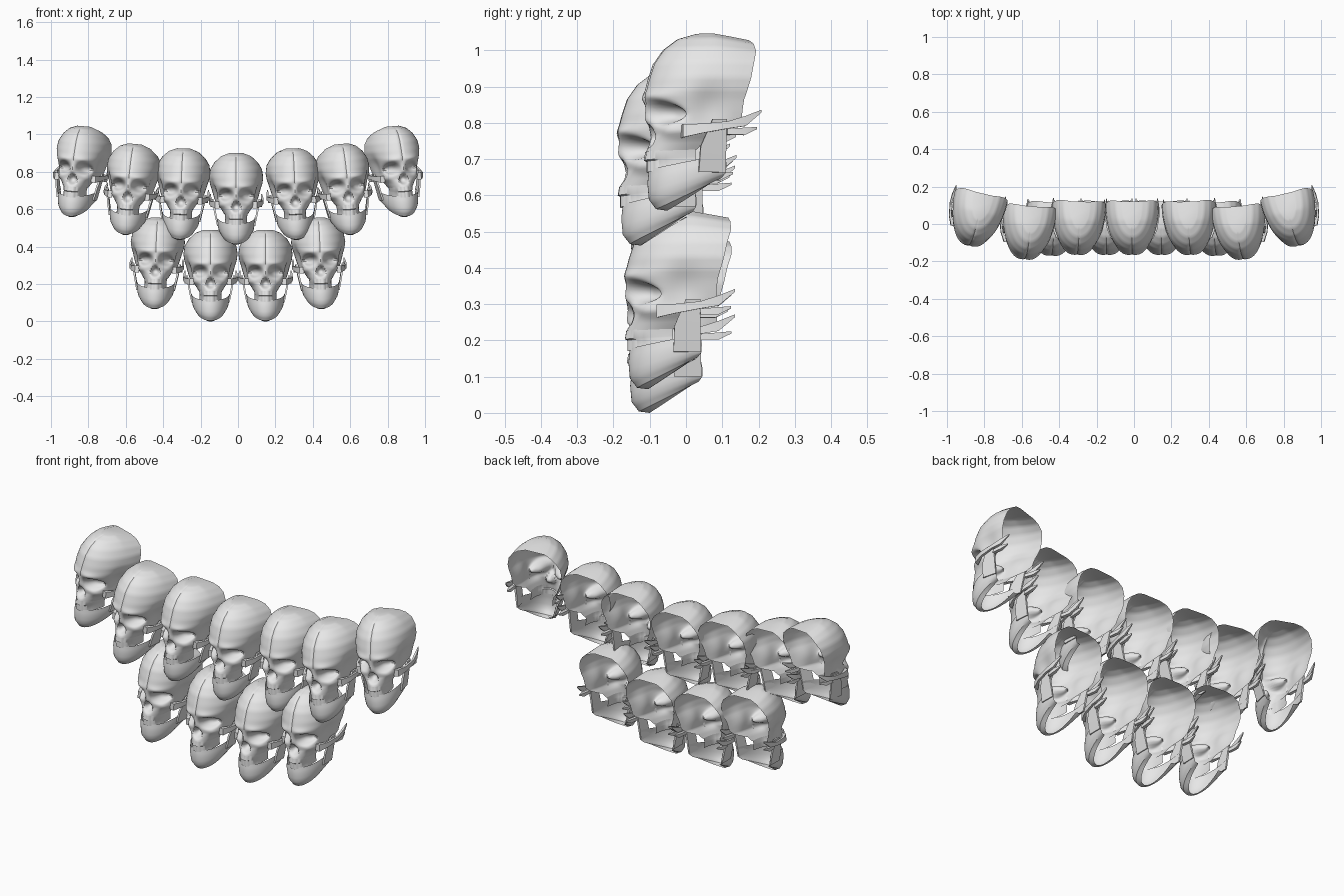
import bpy, bmesh, math
from mathutils import Matrix, Vector

old = bpy.data.objects.get("Cube")
if old:
    bpy.data.objects.remove(old, do_unlink=True)

bone = bpy.data.materials.new("bone_grey")
bone.use_nodes = True
bone.diffuse_color = (0.8, 0.8, 0.8, 1)
bone.node_tree.nodes["Principled BSDF"].inputs["Base Color"].default_value = (0.8, 0.8, 0.8, 1)


def finish(bm, name):
    mesh = bpy.data.meshes.new(name)
    bm.to_mesh(mesh)
    bm.free()
    mesh.materials.append(bone)
    mesh.shade_smooth()
    mesh.set_sharp_from_angle(angle=math.radians(40))
    return mesh


def band(name, rows, cols, steps, shape=None, cap=False):
    """Loft open-backed arcs; row = half width, front y, back y, front z, back z."""
    fine = []
    for a, b in zip(rows, rows[1:]):
        fine += [[p + (q - p) * s / steps for p, q in zip(a, b)] for s in range(steps)]
    fine.append(rows[-1])
    bm = bmesh.new()
    grid = []
    for w, front, back, zf, zb in fine:
        ring = []
        for c in range(cols + 1):
            t = math.pi * (c / cols - 0.5)
            k = max(0, math.cos(t)) ** 0.85
            p = Vector((w * math.sin(t), back + (front - back) * k, zb + (zf - zb) * k))
            ring.append(bm.verts.new(shape(p, t) if shape else p))
        grid.append(ring)
    for a, b in zip(grid, grid[1:]):
        for c in range(cols):
            bm.faces.new((a[c], b[c], b[c + 1], a[c + 1]))
    if cap:
        bm.faces.new(grid[0])
    return finish(bm, name)


def bars(name, paths):
    """Mirrored tapering bars; each path has two section axes and (centre, half sizes)."""
    bm = bmesh.new()
    for side in (-1, 1):
        for i, j, stations in paths:
            rings = []
            for centre, a, b in stations:
                ring = []
                for u, v in ((-1, -1), (1, -1), (1, 1), (-1, 1)):
                    p = Vector(centre)
                    p[i] += a * u
                    p[j] += b * v
                    p.x *= side
                    ring.append(bm.verts.new(p))
                rings.append(ring)
            for r, s in zip(rings, rings[1:]):
                for k in range(4):
                    n = (k + 1) % 4
                    bm.faces.new((r[k], r[n], s[n], s[k]))
            bm.faces.new(rings[0])
            bm.faces.new(rings[-1])
    bmesh.ops.recalc_face_normals(bm, faces=bm.faces)
    return finish(bm, name)


def bump(u, v, ru, rv, power=2):
    return math.exp(-(((u / ru) ** 2 + (v / rv) ** 2) ** (power / 2)))


def face_shape(p, t):
    x, y, z = abs(p.x), p.y, p.z
    if y < 0:
        push = 0.055 * bump(x - 0.056, z - 0.265, 0.034, 0.027, 4)       # eye socket
        push += 0.035 * bump(x, z - 0.205, 0.012 + 0.25 * max(0, 0.235 - z), 0.026, 4)  # nose
        push -= 0.012 * bump(x, z - 0.255, 0.014, 0.025)                 # nose bridge
        push -= 0.010 * bump(x - 0.055, z - 0.312, 0.045, 0.012)         # brow
        push -= 0.018 * bump(x - 0.085, z - 0.215, 0.03, 0.02)           # cheekbone
        p.y += push
    p.x *= 1 - 0.13 * bump(y + 0.005, z - 0.28, 0.05, 0.06)              # temple hollow
    if abs(t) < 0.01 and z > 0.3:
        p.y += 0.005                                                     # midline seam
    if z > 0.4:
        p.z -= max(0, y - 0.02) * (z - 0.4) * 2                          # crown slopes back
    return p


def tooth_shape(p, t):
    p.y -= 0.003 * abs(math.sin(t * 7))
    return p


# Cranium and upper face, open at the back
cranium = band("cranium", [
    (0.05, -0.02, 0.12, 0.49, 0.49),
    (0.088, -0.07, 0.125, 0.475, 0.475),
    (0.118, -0.11, 0.125, 0.445, 0.445),
    (0.138, -0.138, 0.115, 0.405, 0.405),
    (0.145, -0.153, 0.105, 0.36, 0.36),
    (0.14, -0.162, 0.095, 0.325, 0.325),
    (0.132, -0.162, 0.088, 0.3, 0.3),
    (0.124, -0.152, 0.085, 0.265, 0.27),
    (0.118, -0.148, 0.085, 0.23, 0.25),
    (0.11, -0.145, 0.06, 0.205, 0.225),
    (0.08, -0.152, -0.01, 0.185, 0.19),
    (0.064, -0.158, -0.03, 0.16, 0.165),
], 48, 4, face_shape, cap=True)

# Teeth
teeth = band("teeth", [
    (0.062, -0.158, -0.03, 0.162, 0.167),
    (0.058, -0.162, -0.03, 0.138, 0.145),
    (0.058, -0.155, -0.03, 0.135, 0.142),
    (0.06, -0.155, -0.03, 0.105, 0.115),
], 56, 1, tooth_shape)

# Lower jaw
jaw = band("jaw", [
    (0.1, -0.15, 0.04, 0.112, 0.15),
    (0.102, -0.154, 0.045, 0.075, 0.125),
    (0.096, -0.15, 0.045, 0.03, 0.1),
    (0.082, -0.13, 0.035, 0.004, 0.086),
    (0.06, -0.1, 0.03, 0, 0.086),
], 32, 2)

# Jaw branches, cheek arches and the broken spurs behind them
side_bones = bars("side_bones", [
    (1, 0, [((0.098, 0.005, 0.1), 0.038, 0.004), ((0.112, 0.005, 0.17), 0.036, 0.005),
            ((0.126, 0.02, 0.245), 0.02, 0.005)]),
    (0, 2, [((0.1, -0.08, 0.212), 0.012, 0.018), ((0.128, -0.03, 0.218), 0.006, 0.013),
            ((0.141, 0.04, 0.228), 0.005, 0.01), ((0.139, 0.09, 0.24), 0.006, 0.014),
            ((0.136, 0.135, 0.268), 0.002, 0.004)]),
    (0, 2, [((0.125, 0.04, 0.21), 0.008, 0.008), ((0.13, 0.09, 0.212), 0.008, 0.01),
            ((0.128, 0.125, 0.222), 0.002, 0.003)]),
])


def place(label, x, y, top, yaw, roll):
    pose = (Matrix.Translation((x, y, top - 0.245))
            @ Matrix.Rotation(math.radians(roll), 4, 'Y')
            @ Matrix.Rotation(math.radians(yaw), 4, 'Z')
            @ Matrix.Translation((0, 0, -0.245)))
    for mesh in (cranium, teeth, jaw, side_bones):
        ob = bpy.data.objects.new(f"{label}_{mesh.name}", mesh)
        bpy.context.scene.collection.objects.link(ob)
        ob.matrix_world = pose


# Two rows of skulls, fanning out from the middle
place("upper_middle", -0.01, 0, 0.9, 0, 0)
for name, x, y, top, yaw, roll in (
        ("upper_inner", 0.3, 0, 0.925, 2, -2),
        ("upper_mid", 0.575, -0.025, 0.95, 5, -5),
        ("upper_outer", 0.85, 0.045, 1.045, 13, -5),
        ("lower_inner", 0.147, 0, 0.49, 0, 0),
        ("lower_outer", 0.436, -0.005, 0.555, 2, -2)):
    place(name + "_left", x, y, top, yaw, roll)
    place(name + "_right", -x, y, top, -yaw, -roll)
